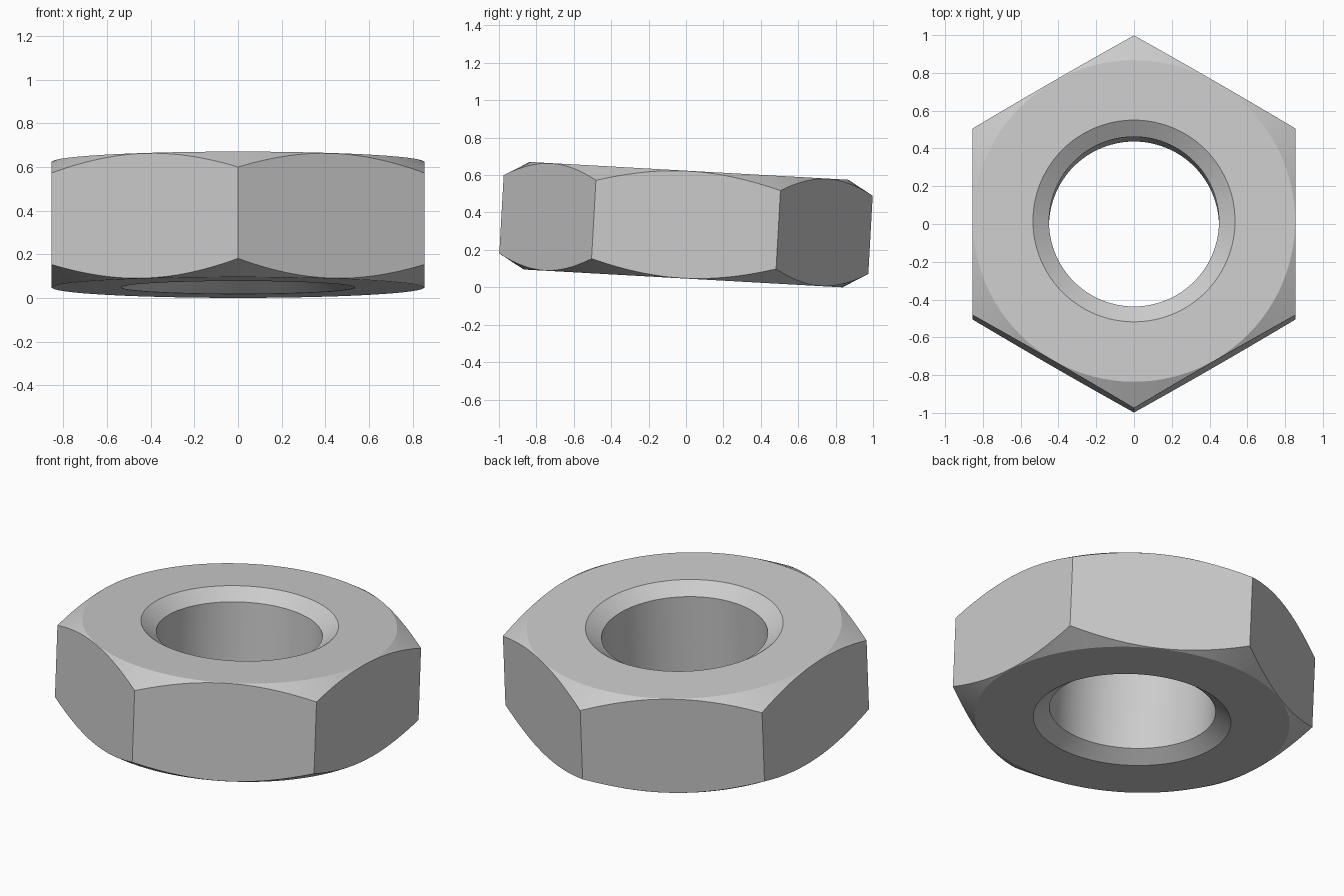
import bpy, bmesh, math
from mathutils import Matrix

cube = bpy.data.objects.get("Cube")
if cube:
    bpy.data.objects.remove(cube, do_unlink=True)

# Main dimensions
SEGMENTS = 96
CORNER_R = 0.988
FLAT_R = CORNER_R * math.cos(math.pi / 6)
FACE_R = FLAT_R - 0.003
HALF_H = 0.288
HOLE_R, SINK_R, SINK_DEPTH = 0.45, 0.535, 0.06
TILT = math.radians(-3.2)

steel = bpy.data.materials.new("steel grey")
steel.use_nodes = True
colour = (0.6, 0.6, 0.6, 1)
steel.diffuse_color = colour
steel.node_tree.nodes["Principled BSDF"].inputs["Base Color"].default_value = colour


def section(angle):
    """Closed radius/height profile of the nut at one angle."""
    off = (angle + math.pi / 6) % (math.pi / 3) - math.pi / 6
    rim = FLAT_R / math.cos(off)
    rim_z = HALF_H - (rim - FACE_R) * math.tan(math.pi / 6)
    upper = [(HOLE_R, HALF_H - SINK_DEPTH), (SINK_R, HALF_H),
             (FACE_R, HALF_H), (rim, rim_z)]
    return upper + [(r, -z) for r, z in reversed(upper)]


# Sweep the section around the axis, then close the ring
bm = bmesh.new()
rows = []
for i in range(SEGMENTS):
    a = math.tau * i / SEGMENTS
    rows.append([bm.verts.new((r * math.cos(a), r * math.sin(a), z))
                 for r, z in section(a)])
for i, row in enumerate(rows):
    nxt = rows[(i + 1) % SEGMENTS]
    for j in range(len(row)):
        k = (j + 1) % len(row)
        bm.faces.new((row[j], row[k], nxt[k], nxt[j]))
bmesh.ops.recalc_face_normals(bm, faces=bm.faces)

# Tilt slightly and rest on the ground
bmesh.ops.transform(bm, matrix=Matrix.Rotation(TILT, 4, 'X'), verts=bm.verts)
low = min(v.co.z for v in bm.verts)
bmesh.ops.translate(bm, vec=(0, 0, -low), verts=bm.verts)

mesh = bpy.data.meshes.new("hex_nut")
bm.to_mesh(mesh)
bm.free()
mesh.materials.append(steel)
nut = bpy.data.objects.new("hex_nut", mesh)
bpy.context.collection.objects.link(nut)

# Smooth cones and bore, crisp edges
bpy.ops.object.select_all(action='DESELECT')
nut.select_set(True)
bpy.context.view_layer.objects.active = nut
bpy.ops.object.shade_smooth_by_angle(angle=math.radians(20))
